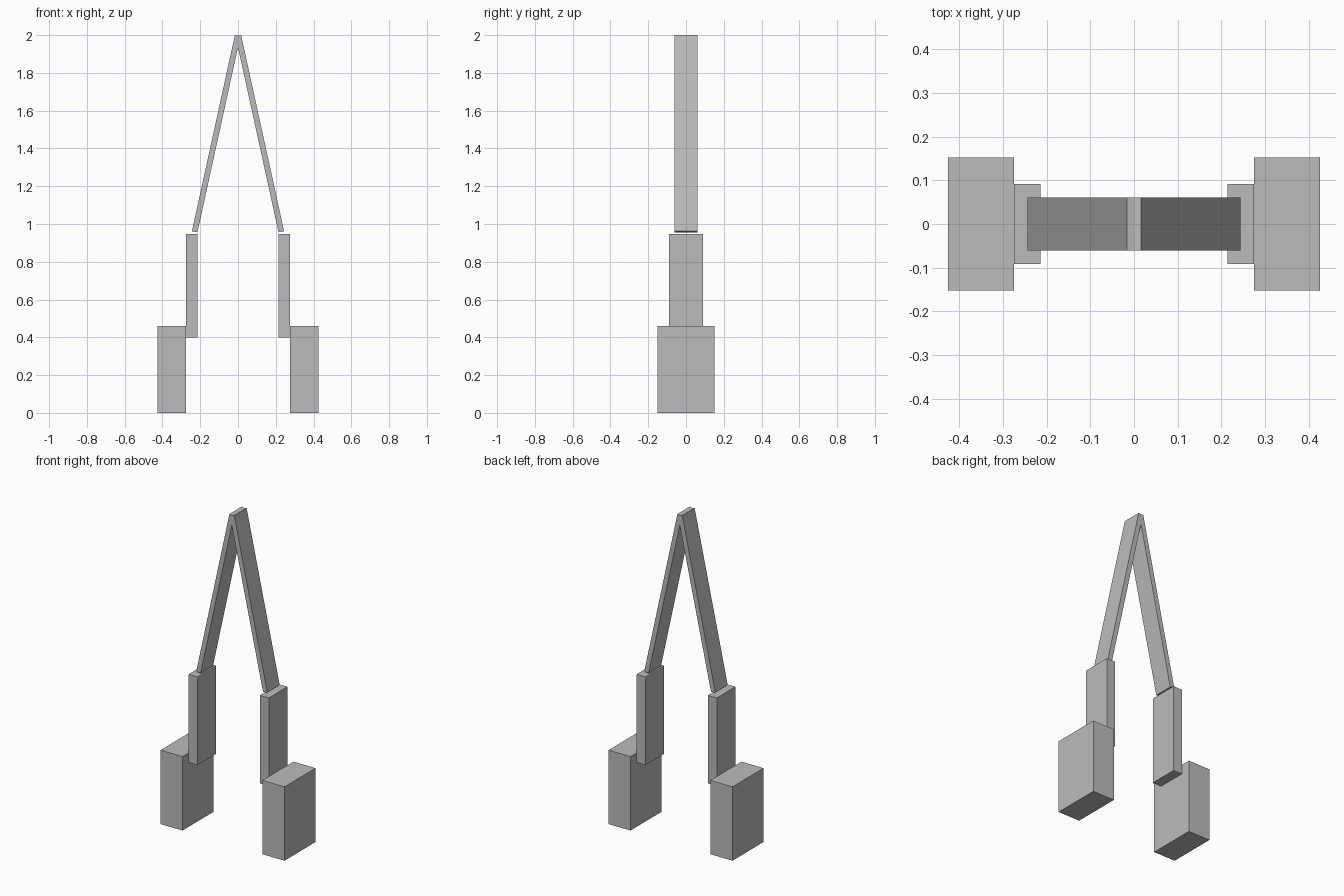
import bpy
from mathutils import Vector

if "Cube" in bpy.data.objects:
    bpy.data.objects.remove(bpy.data.objects["Cube"])

grey = bpy.data.materials.new("plain grey")
grey.diffuse_color = (0.5, 0.5, 0.5, 1)
grey.use_nodes = True
grey.node_tree.nodes["Principled BSDF"].inputs["Base Color"].default_value = grey.diffuse_color


def prism(name, profile, half_depth):
    """Extrude an xz outline along y, centred on y = 0."""
    n = len(profile)
    verts = [(x, y, z) for y in (-half_depth, half_depth) for x, z in profile]
    faces = [tuple(range(n)), tuple(reversed(range(n, 2 * n)))]
    faces += [(i, i + n, (i + 1) % n + n, (i + 1) % n) for i in range(n)]
    mesh = bpy.data.meshes.new(name)
    mesh.from_pydata(verts, [], faces)
    mesh.materials.append(grey)
    obj = bpy.data.objects.new(name, mesh)
    bpy.context.collection.objects.link(obj)
    return obj


def rect(x0, x1, z0, z1):
    return [(x0, z0), (x1, z0), (x1, z1), (x0, z1)]


# Leaning arm: outer edge plus a perpendicular thickness
top, bottom = Vector((0.0165, 2.0)), Vector((0.244, 0.962))
along = (bottom - top).normalized()
inward = Vector((along.y, -along.x)) * 0.03
arm = [bottom + inward, bottom, top, top + inward]

# Each part on the right, then its mirror on the left
parts = [
    ("arm", arm, 0.061),
    ("upper_leg", rect(0.214, 0.275, 0.40, 0.947), 0.091),
    ("foot_block", rect(0.275, 0.426, 0.0, 0.459), 0.152),
]
for name, outline, half_depth in parts:
    prism("right_" + name, outline, half_depth)
    prism("left_" + name, [(-x, z) for x, z in reversed(outline)], half_depth)
